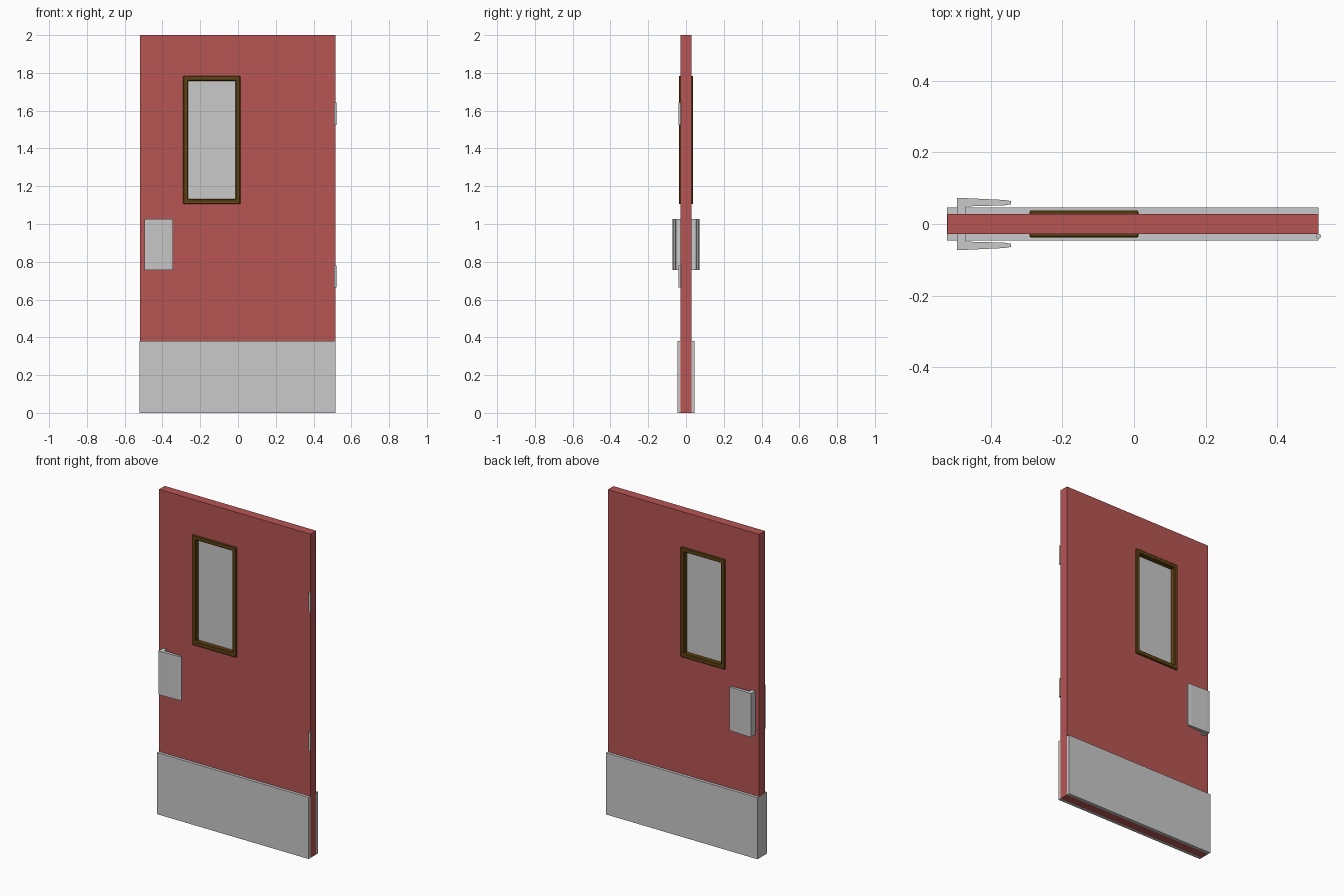
import bpy, bmesh, math

if "Cube" in bpy.data.objects:
    bpy.data.objects.remove(bpy.data.objects["Cube"])


def material(name, rgb):
    m = bpy.data.materials.new(name)
    m.diffuse_color = (*rgb, 1)
    m.use_nodes = True
    m.node_tree.nodes["Principled BSDF"].inputs["Base Color"].default_value = m.diffuse_color
    return m


RED = material("red_paint", (0.47, 0.09, 0.088))
STEEL = material("grey_steel", (0.59, 0.585, 0.585))
BROWN = material("brown_trim", (0.122, 0.057, 0.007))


def finish(name, bm, mat):
    bmesh.ops.recalc_face_normals(bm, faces=bm.faces)
    me = bpy.data.meshes.new(name)
    bm.to_mesh(me)
    bm.free()
    me.materials.append(mat)
    ob = bpy.data.objects.new(name, me)
    bpy.context.collection.objects.link(ob)
    return ob


def ring(name, outer, inner, depth, mat):
    """Rectangular slab in XZ with a through hole; rects are x0, x1, z0, z1."""
    bm = bmesh.new()

    def loop(r, y):
        x0, x1, z0, z1 = r
        return [bm.verts.new((x, y, z)) for x, z in ((x0, z0), (x1, z0), (x1, z1), (x0, z1))]

    loops = [loop(outer, -depth), loop(inner, -depth), loop(inner, depth), loop(outer, depth)]
    for k in range(4):
        a, b = loops[k], loops[(k + 1) % 4]
        for i in range(4):
            j = (i + 1) % 4
            bm.faces.new((a[i], a[j], b[j], b[i]))
    return finish(name, bm, mat)


def prism(name, pts, z0, z1, mat):
    """Extrude an XY outline upward."""
    bm = bmesh.new()
    f = bm.faces.new([bm.verts.new((x, y, z0)) for x, y in pts])
    res = bmesh.ops.extrude_face_region(bm, geom=[f])
    top = [v for v in res["geom"] if isinstance(v, bmesh.types.BMVert)]
    bmesh.ops.translate(bm, verts=top, vec=(0, 0, z1 - z0))
    return finish(name, bm, mat)


# door leaf with window opening
L, R, T = -0.520, 0.515, 0.028
opening = (-0.278, 0.001, 1.117, 1.772)
ring("door_leaf", (L, R, 0, 2), opening, T, RED)

# window trim on both sides and pane
sight = (-0.264, -0.013, 1.132, 1.758)
trim = ring("window_trim", (-0.291, 0.013, 1.105, 1.784), sight, 0.038, BROWN)
bev = trim.modifiers.new("bevel", "BEVEL")
bev.width = 0.004
bev.segments = 1
x0, x1, z0, z1 = sight
prism("window_pane", [(x0, -0.01), (x1, -0.01), (x1, 0.01), (x0, 0.01)], z0, z1, STEEL)

# kick plate wrapping the free edge
K, W = 0.046, L - 0.001
prism("kick_plate", [(R, -K), (R, -T), (L, -T), (L, T), (R, T), (R, K), (W, K), (W, -K)],
      0, 0.38, STEEL)

# push-pull paddles, front and back
paddle = [(-0.494, T), (-0.494, 0.072), (-0.468, 0.072), (-0.362, 0.067), (-0.343, 0.064),
          (-0.343, 0.055), (-0.362, 0.052), (-0.468, 0.049), (-0.468, T)]
for side, s in (("front", -1), ("back", 1)):
    prism(side + "_paddle_handle", [(x, y * s) for x, y in paddle], 0.756, 1.026, STEEL)

# hinge barrels
for name, a, b in (("upper_hinge", 1.525, 1.642), ("lower_hinge", 0.664, 0.78)):
    n = 16
    prism(name, [(0.514 + 0.007 * math.cos(2 * math.pi * i / n),
                  -0.034 + 0.007 * math.sin(2 * math.pi * i / n)) for i in range(n)], a, b, STEEL)
